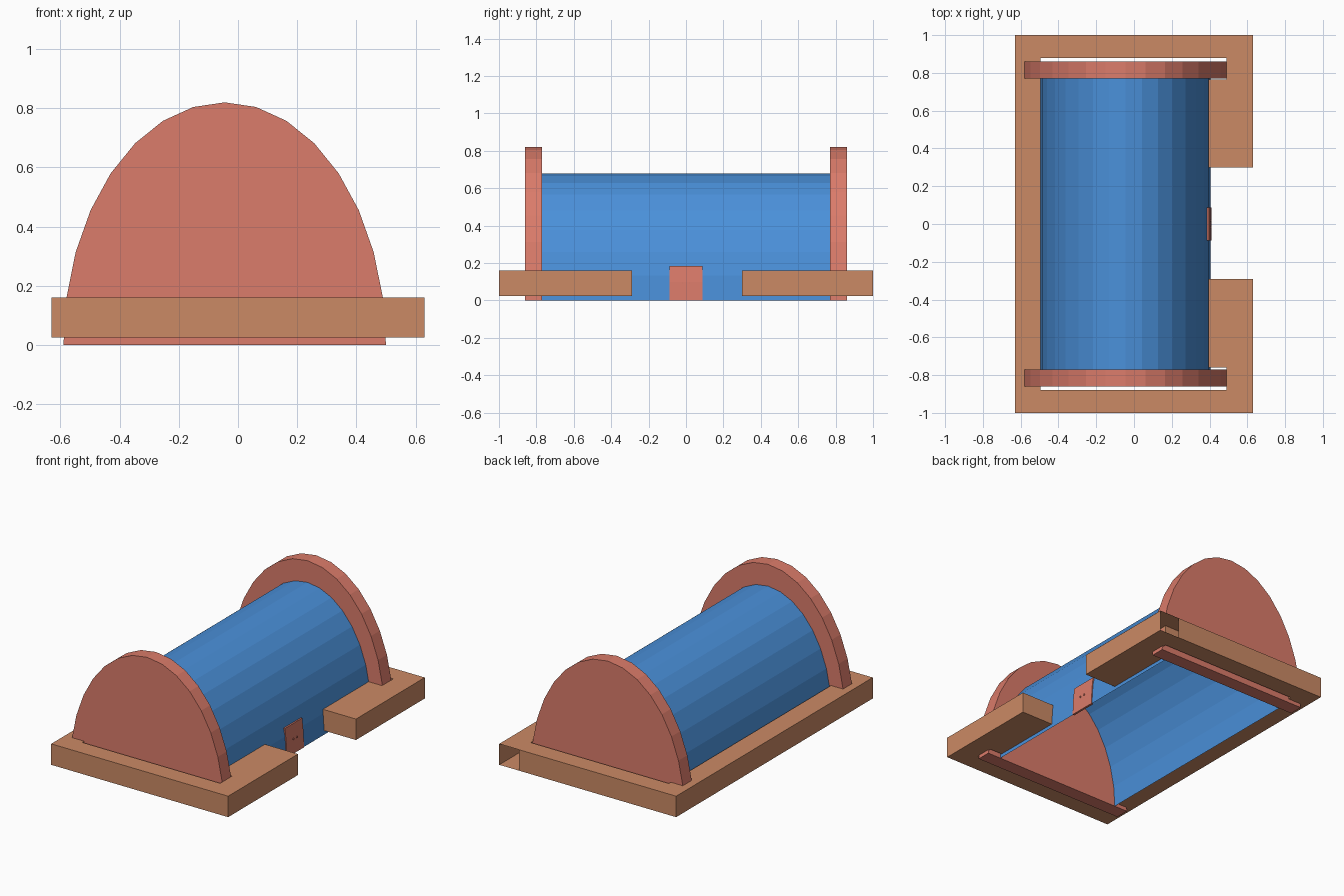
import bpy, bmesh, math

if "Cube" in bpy.data.objects:
    bpy.data.objects.remove(bpy.data.objects["Cube"])

CX = -0.045  # centre line of the arches


def material(name, rgb):
    m = bpy.data.materials.new(name)
    m.diffuse_color = (*rgb, 1)
    m.use_nodes = True
    m.node_tree.nodes["Principled BSDF"].inputs["Base Color"].default_value = m.diffuse_color
    return m


BLUE = material("roof blue", (0.069, 0.28, 0.70))
RED = material("wall red", (0.71, 0.20, 0.145))
TAN = material("base tan", (0.60, 0.255, 0.13))


def add_mesh(name, verts, faces, mat):
    me = bpy.data.meshes.new(name)
    me.from_pydata(verts, [], faces)
    me.materials.append(mat)
    ob = bpy.data.objects.new(name, me)
    bpy.context.collection.objects.link(ob)
    return ob


def prism(name, outline, offset, mat, skip=()):
    """Extrude an outline by an offset; side faces in skip are left open."""
    n = len(outline)
    verts = list(outline) + [tuple(a + b for a, b in zip(p, offset)) for p in outline]
    faces = [tuple(range(n)), tuple(range(2 * n - 1, n - 1, -1))]
    faces += [(i, i + n, (i + 1) % n + n, (i + 1) % n) for i in range(n) if i not in skip]
    ob = add_mesh(name, verts, faces, mat)
    bm = bmesh.new()
    bm.from_mesh(ob.data)
    bmesh.ops.recalc_face_normals(bm, faces=bm.faces)
    bm.to_mesh(ob.data)
    bm.free()
    return ob


def arch(rx, rz, y):
    return [(CX + rx * math.cos(math.pi * i / 16), y, rz * math.sin(math.pi * i / 16))
            for i in range(17)]


# Open barrel roof, a thin sheet
n = 17
add_mesh("barrel_roof", arch(0.45, 0.68, -0.775) + arch(0.45, 0.68, 0.775),
         [(i, i + 1, i + 1 + n, i + n)[::-1] for i in range(n - 1)], BLUE)

# Arched end walls
for name, y in (("front_wall", -0.86), ("back_wall", 0.77)):
    prism(name, arch(0.545, 0.82, y), (0, 0.09, 0), RED)

# C-shaped base, open at the right end of its back face
base = [(0.63, -1), (0.63, -0.29), (0.395, -0.29), (0.395, -0.76), (0.49, -0.76),
        (0.49, -0.88), (-0.494, -0.88), (-0.494, 0.88), (0.49, 0.88), (0.49, 0.765),
        (0.395, 0.765), (0.395, 0.30), (0.63, 0.30), (0.63, 1), (0.49, 1),
        (-0.63, 1), (-0.63, -1)]
prism("base_frame", [(x, y, 0.025) for x, y in base], (0, 0, 0.135), TAN, skip=(13,))

# Small door leaning against the roof's right side
door = [(0.395, 0), (0.409, 0), (0.405, 0.10), (0.396, 0.185), (0.380, 0.185)]
prism("door", [(x, -0.088, z) for x, z in door], (0, 0.176, 0), RED)

# Pair of door knobs
for side in (-1, 1):
    y = side * 0.018
    ring = [(0.40, y + 0.004 * math.cos(a), 0.093 + 0.006 * math.sin(a))
            for a in (k * math.pi / 3 for k in range(6))]
    prism("door_knob", ring, (0.011, 0, 0), RED)
